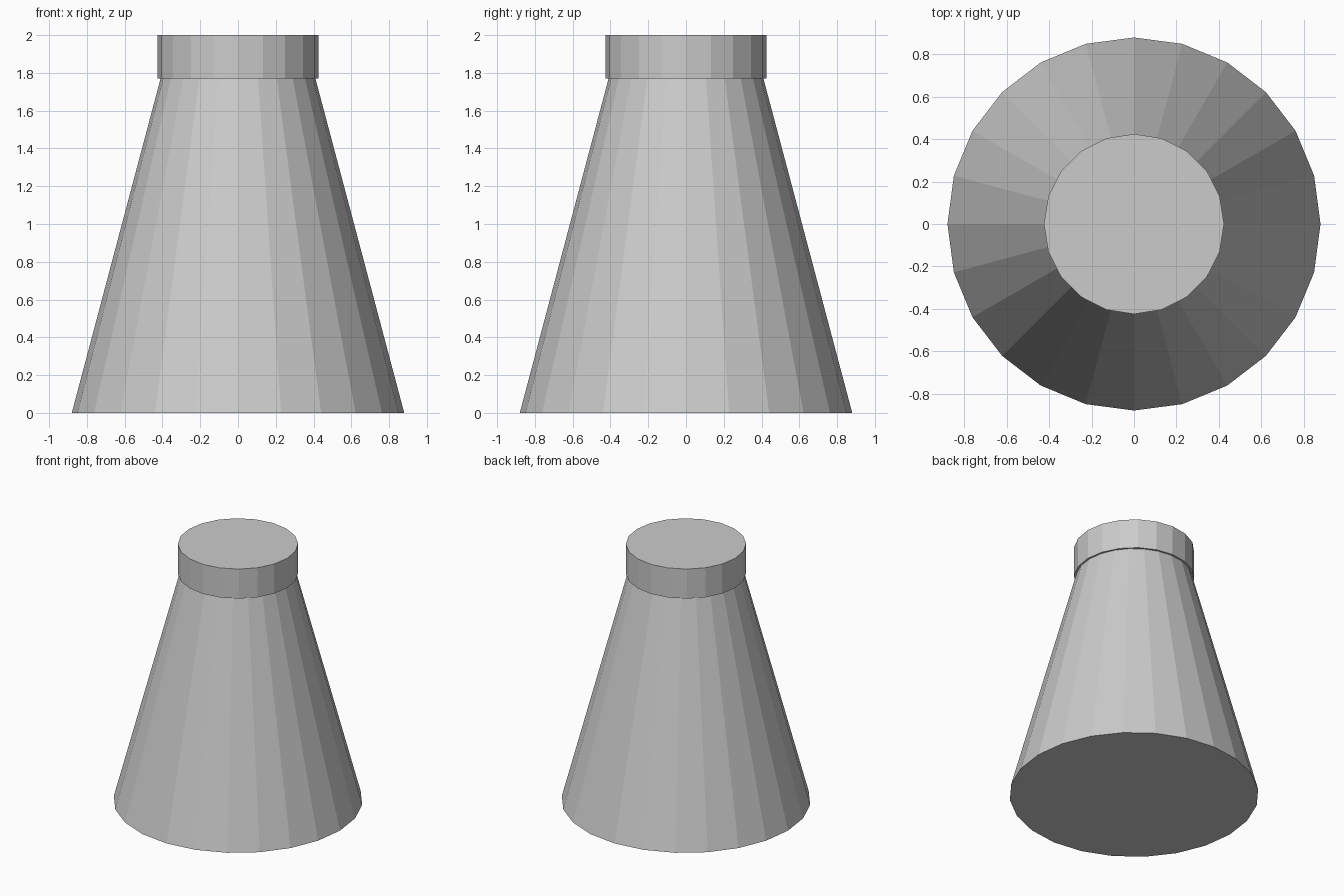
import bpy

if "Cube" in bpy.data.objects:
    bpy.data.objects.remove(bpy.data.objects["Cube"])


def frustum(name, sides, r_bottom, r_top, z0, z1):
    bpy.ops.mesh.primitive_cone_add(
        vertices=sides, radius1=r_bottom, radius2=r_top,
        depth=z1 - z0, location=(0, 0, (z0 + z1) / 2))
    obj = bpy.context.object
    obj.name = name
    bpy.ops.object.shade_flat()
    return obj


# Tapered 24-sided body, closed underneath
frustum("body", 24, 0.88, 0.41, 0.0, 1.77)

# Straight 20-sided cap, slightly wider than the neck
frustum("cap", 20, 0.425, 0.425, 1.77, 2.0)
